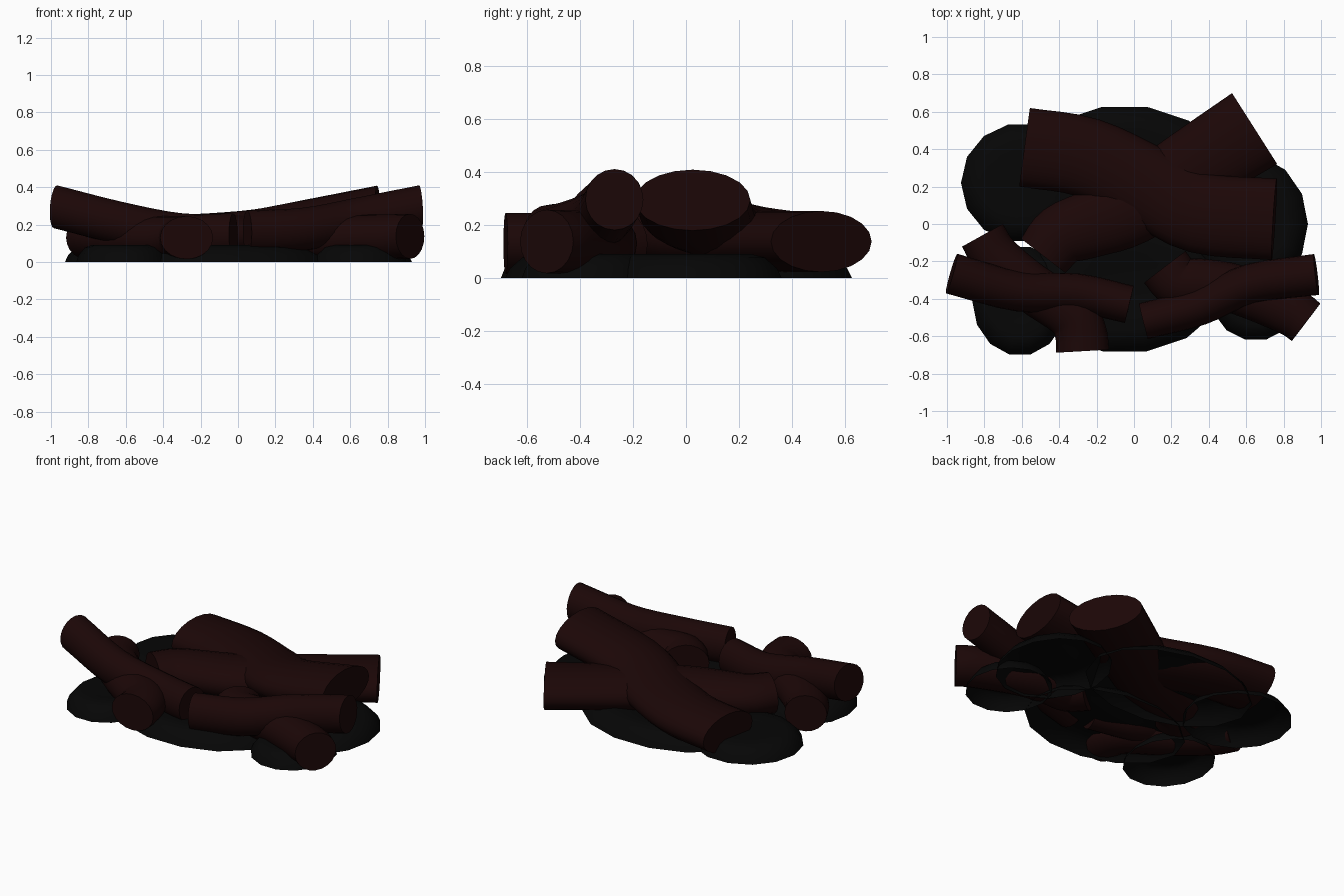
import bpy, bmesh, math
from mathutils import Vector

if "Cube" in bpy.data.objects:
    bpy.data.objects.remove(bpy.data.objects["Cube"])


def material(name, color):
    m = bpy.data.materials.new(name)
    m.use_nodes = True
    m.diffuse_color = color
    bsdf = m.node_tree.nodes["Principled BSDF"]
    bsdf.inputs["Base Color"].default_value = color
    bsdf.inputs["Roughness"].default_value = 0.9
    return m


bark = material("dark red brown bark", (0.011, 0.002, 0.002, 1))
ash = material("charcoal ash", (0.0018, 0.0018, 0.0018, 1))


def finish(name, bm, mat, angle):
    bmesh.ops.recalc_face_normals(bm, faces=bm.faces)
    mesh = bpy.data.meshes.new(name)
    bm.to_mesh(mesh)
    bm.free()
    mesh.materials.append(mat)
    obj = bpy.data.objects.new(name, mesh)
    bpy.context.collection.objects.link(obj)
    bpy.ops.object.select_all(action='DESELECT')
    obj.select_set(True)
    bpy.context.view_layer.objects.active = obj
    bpy.ops.object.shade_smooth_by_angle(angle=math.radians(angle))


def bridge(bm, a, b):
    n = len(a)
    for i in range(n):
        bm.faces.new((a[i], a[(i + 1) % n], b[(i + 1) % n], b[i]))


def smooth_path(points, steps=4):
    """Smooth curve through the points."""
    p = [Vector(q) for q in points]
    p = [2 * p[0] - p[1]] + p + [2 * p[-1] - p[-2]]
    out = []
    for a, b, c, d in zip(p, p[1:], p[2:], p[3:]):
        for k in range(steps):
            t = k / steps
            out.append(0.5 * (2 * b + (c - a) * t + (2 * a - 5 * b + 4 * c - d) * t ** 2
                              + (3 * b - a - 3 * c + d) * t ** 3))
    return out + [p[-2]]


def log(name, points, width_start, width_end, height=0.115, sides=20):
    """Bent log with an oval section and nearly upright sawn ends."""
    path = smooth_path(points)
    bm = bmesh.new()
    rings = []
    last = len(path) - 1
    for i, c in enumerate(path):
        along = (path[min(i + 1, last)] - path[max(i - 1, 0)]).normalized()
        along.z *= 0.3
        along.normalize()
        side = along.cross(Vector((0, 0, 1))).normalized()
        up = side.cross(along)
        w = width_start + (width_end - width_start) * i / last
        angles = [2 * math.pi * k / sides for k in range(sides)]
        rings.append([bm.verts.new(c + side * w * math.cos(a) + up * height * math.sin(a))
                      for a in angles])
    for a, b in zip(rings, rings[1:]):
        bridge(bm, a, b)
    bm.faces.new(rings[0])
    bm.faces.new(rings[-1])
    finish(name, bm, bark, 40)


def mound(name, x, y, rx, ry, centre, height=0.09, sides=14):
    """Low ash heap with a dished middle, open underneath."""
    bm = bmesh.new()
    rings = []
    profile = ((1, 0), (0.95, 0.4 * height), (0.82, 0.85 * height), (0.68, height),
               (0.4, (height + centre) / 2))
    for r, z in profile:
        rings.append([bm.verts.new((x + rx * r * math.cos(2 * math.pi * k / sides),
                                    y + ry * r * math.sin(2 * math.pi * k / sides), z))
                      for k in range(sides)])
    for a, b in zip(rings, rings[1:]):
        bridge(bm, a, b)
    middle = bm.verts.new((x, y, centre))
    for k in range(sides):
        bm.faces.new((rings[-1][k], rings[-1][(k + 1) % sides], middle))
    finish(name, bm, ash, 50)


# Two thick logs crossing at the back
log("upper_thick_log", [(-0.585, 0.41, 0.13), (-0.25, 0.355, 0.14), (0.08, 0.2, 0.165),
                        (0.35, 0.06, 0.215), (0.75, 0.025, 0.293)], 0.212, 0.218)
log("lower_thick_log", [(0.645, 0.51, 0.137), (0.3, 0.29, 0.137), (-0.02, 0.08, 0.137),
                        (-0.23, 0.0, 0.137), (-0.39, -0.06, 0.137),
                        (-0.485, -0.17, 0.135)], 0.225, 0.15)

# Pair crossing at the front left
log("left_upper_log", [(-0.975, -0.265, 0.295), (-0.62, -0.36, 0.205), (-0.3, -0.37, 0.145),
                       (-0.025, -0.43, 0.145)], 0.11, 0.102)
log("left_lower_log", [(-0.81, -0.06, 0.13), (-0.735, -0.18, 0.13), (-0.55, -0.34, 0.13),
                       (-0.34, -0.48, 0.13), (-0.285, -0.58, 0.13),
                       (-0.275, -0.68, 0.13)], 0.125, 0.142)

# Pair crossing at the front right
log("right_upper_log", [(0.975, -0.27, 0.295), (0.62, -0.32, 0.225), (0.35, -0.44, 0.175),
                        (0.05, -0.52, 0.16)], 0.11, 0.098)
log("right_lower_log", [(0.92, -0.525, 0.137), (0.83, -0.465, 0.135), (0.55, -0.35, 0.132),
                        (0.36, -0.32, 0.13), (0.24, -0.315, 0.13),
                        (0.165, -0.23, 0.125)], 0.126, 0.14, height=0.12)

# Ash heaps under the logs
mound("back_ash_mound", -0.05, 0.255, 0.55, 0.38, 0.04)
mound("front_ash_mound", -0.05, -0.325, 0.53, 0.365, 0.05)
mound("back_left_ash_mound", -0.6, 0.22, 0.325, 0.32, 0.08)
mound("front_left_ash_mound", -0.61, -0.41, 0.255, 0.295, 0.07)
mound("right_ash_mound", 0.61, 0.0, 0.32, 0.37, 0.07)
mound("front_right_ash_mound", 0.65, -0.36, 0.25, 0.265, 0.07)
